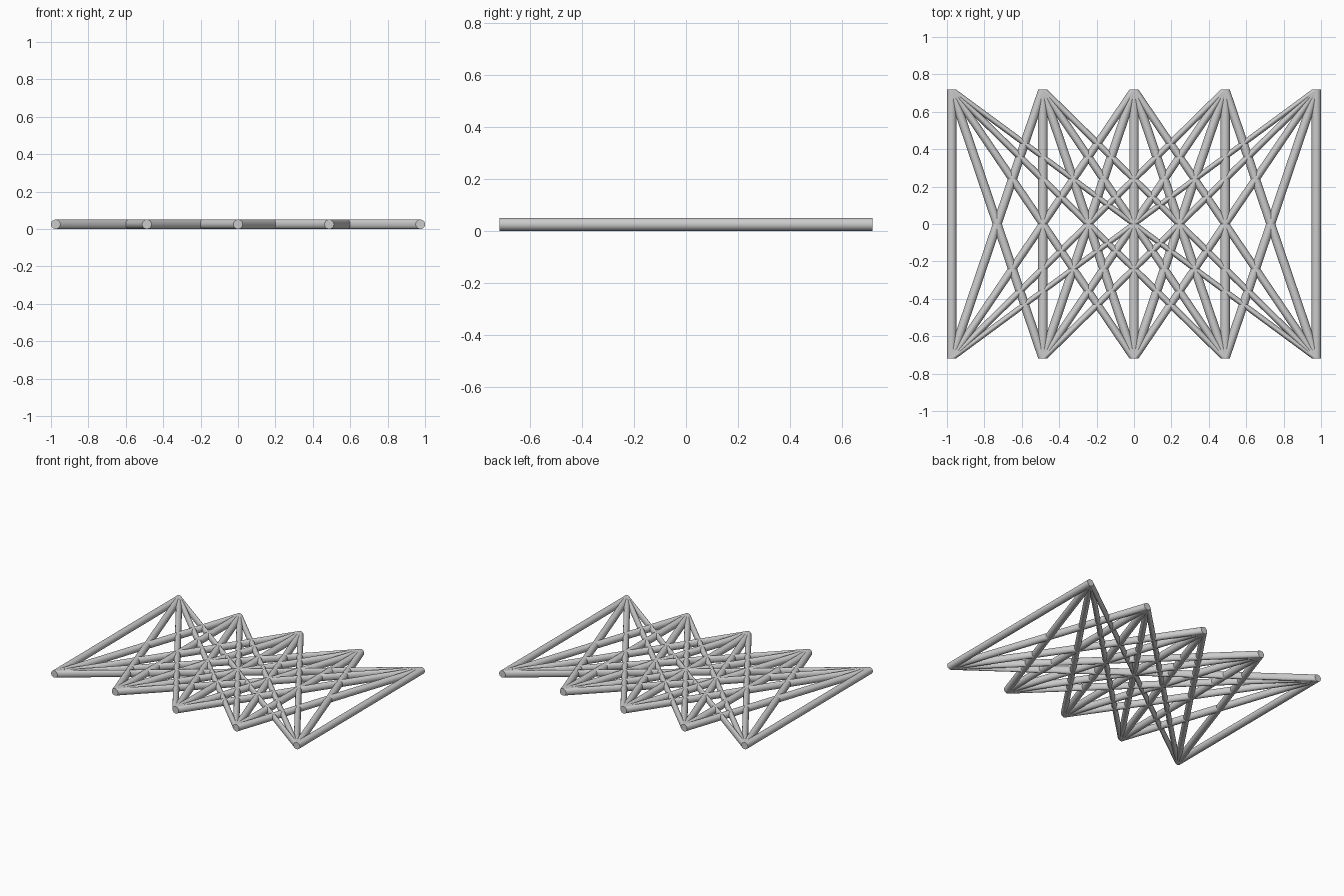
import bpy, bmesh
from math import cos, sin, tau

if "Cube" in bpy.data.objects:
    bpy.data.objects.remove(bpy.data.objects["Cube"])

R = 0.025          # rod radius
HALF_Y = 0.718     # half depth of the lattice
STEP = 0.4875      # spacing of the end points
SIDES = 32


def rod(name, x_front, x_back):
    """Sheared cylinder: round in the xz plane, flat caps facing -y and +y."""
    bm = bmesh.new()
    rings = []
    for x, y in ((x_front, -HALF_Y), (x_back, HALF_Y)):
        rings.append([bm.verts.new((x + R * cos(tau * i / SIDES), y,
                                    R + R * sin(tau * i / SIDES)))
                      for i in range(SIDES)])
    front, back = rings
    for i in range(SIDES):
        j = (i + 1) % SIDES
        bm.faces.new((front[i], front[j], back[j], back[i])).smooth = True
    bm.faces.new(front)
    bm.faces.new(back)
    for cap_edge in bm.edges:
        if any(len(f.verts) > 4 for f in cap_edge.link_faces):
            cap_edge.smooth = False
    bmesh.ops.recalc_face_normals(bm, faces=bm.faces)
    mesh = bpy.data.meshes.new(name)
    bm.to_mesh(mesh)
    bm.free()
    bpy.context.collection.objects.link(bpy.data.objects.new(name, mesh))


# Every front end point joins every back end point
for a in range(5):
    for b in range(5):
        rod(f"rod_{a + 1}_to_{b + 1}", (a - 2) * STEP, (b - 2) * STEP)
